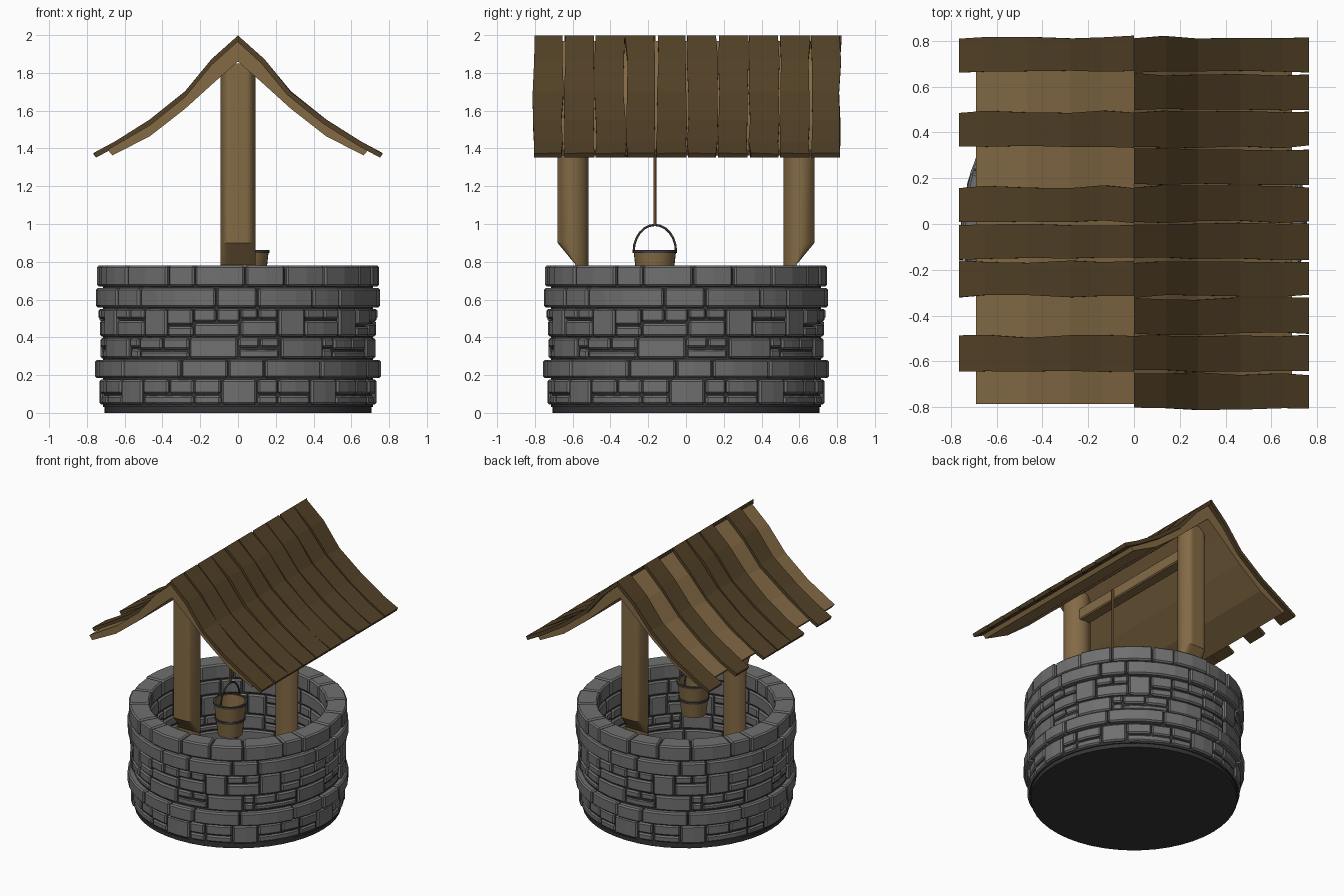
import bpy, bmesh, math, random
from mathutils import Vector

random.seed(4)
if "Cube" in bpy.data.objects:
    bpy.data.objects.remove(bpy.data.objects["Cube"])


def material(name, r, g, b):
    m = bpy.data.materials.new(name)
    m.use_nodes = True
    m.diffuse_color = (r, g, b, 1)
    node = next(n for n in m.node_tree.nodes if n.type == 'BSDF_PRINCIPLED')
    node.inputs["Base Color"].default_value = (r, g, b, 1)
    node.inputs["Roughness"].default_value = 0.9
    return m


STONE = material("grey stone", 0.16, 0.16, 0.16)
MORTAR = material("dark mortar", 0.035, 0.035, 0.035)
WOOD = material("light wood", 0.23, 0.145, 0.06)
PLANK = material("dark plank wood", 0.085, 0.053, 0.02)
METAL = material("dark metal", 0.045, 0.045, 0.05)
ROPE = material("brown rope", 0.16, 0.075, 0.035)


def finish(name, bm, mat, smooth=False):
    bmesh.ops.recalc_face_normals(bm, faces=bm.faces[:])
    mesh = bpy.data.meshes.new(name)
    bm.to_mesh(mesh)
    bm.free()
    mesh.materials.append(mat)
    ob = bpy.data.objects.new(name, mesh)
    bpy.context.collection.objects.link(ob)
    if smooth:
        bpy.ops.object.select_all(action='DESELECT')
        ob.select_set(True)
        bpy.context.view_layer.objects.active = ob
        bpy.ops.object.shade_smooth_by_angle(angle=math.radians(35))
    return ob


def loft(bm, rings, closed=False):
    """Skin a list of equal point loops, capping the ends unless closed."""
    loops = [[bm.verts.new(p) for p in ring] for ring in rings]
    n = len(loops[0])
    pairs = list(zip(loops, loops[1:]))
    if closed:
        pairs.append((loops[-1], loops[0]))
    else:
        bm.faces.new(loops[0])
        bm.faces.new(loops[-1])
    for a, b in pairs:
        for i in range(n):
            j = (i + 1) % n
            bm.faces.new((a[i], a[j], b[j], b[i]))


def lathe(name, profile, mat, centre=(0, 0), steps=48):
    """Spin a closed (radius, height) outline around a vertical axis."""
    rings = []
    for k in range(steps):
        a = math.tau * k / steps
        rings.append([(centre[0] + r * math.cos(a), centre[1] + r * math.sin(a), z)
                      for r, z in profile])
    bm = bmesh.new()
    loft(bm, rings, closed=True)
    return finish(name, bm, mat, True)


def bevel(ob, width, segments=1):
    mod = ob.modifiers.new("soft_edges", 'BEVEL')
    mod.width = width
    mod.segments = segments
    mod.limit_method = 'ANGLE'
    mod.angle_limit = math.radians(30)


# Stone courses: bottom, top, radius, joint angles of a quarter, split stones
INNER = 0.605
COURSES = [
    (0.04, 0.18, 0.735, (-44, -19, -7, 8, 17, 32), (0, 1, 3, 4)),
    (0.18, 0.285, 0.752, (-54, -24, -4, 11), ()),
    (0.285, 0.40, 0.735, (-46, -21, 0, 18, 38), (0, 2, 4)),
    (0.40, 0.555, 0.738, (-43, -31, -19, 1, 17, 29), (1, 2, 3, 5)),
    (0.555, 0.665, 0.752, (-44, -9, 8, 32), ()),
    (0.665, 0.785, 0.742, (-30, -18, 3, 20, 38), ()),
]


def stone(bm, a0, a1, z0, z1, radius):
    gap = 0.004
    a0 = math.radians(a0) + gap / radius
    a1 = math.radians(a1) - gap / radius
    z0, z1 = z0 + gap, z1 - gap
    steps = max(1, math.ceil((a1 - a0) / 0.2))
    rings = []
    for k in range(steps + 1):
        a = a0 + (a1 - a0) * k / steps
        c, s = math.sin(a), -math.cos(a)
        rings.append([(r * c, r * s, z) for r, z in
                      ((INNER, z0), (radius, z0), (radius, z1), (INNER, z1))])
    loft(bm, rings)


for number, (z0, z1, radius, joints, split) in enumerate(COURSES, 1):
    bm = bmesh.new()
    ends = joints[1:] + (joints[0] + 90,)
    for i, (a0, a1) in enumerate(zip(joints, ends)):
        r = radius + random.uniform(-0.006, 0.006)
        mid = z0 + (z1 - z0) * random.choice((0.4, 0.5, 0.6))
        cut = a0 + (a1 - a0) * random.uniform(0.4, 0.6)
        for turn in range(0, 360, 90):
            b0, b1 = a0 + turn, a1 + turn
            if i in split:
                stone(bm, b0, b1, z0, mid, r - 0.008)
                if a1 - a0 > 15:
                    stone(bm, b0, cut + turn, mid, z1, r)
                    stone(bm, cut + turn, b1, mid, z1, r - 0.006)
                else:
                    stone(bm, b0, b1, mid, z1, r)
            else:
                stone(bm, b0, b1, z0, z1, r)
    bevel(finish(f"stone_course_{number}", bm, STONE), 0.01)

# Mortar core between the stones, and the closed base
lathe("mortar_core", [(0.617, 0.03), (0.715, 0.03), (0.715, 0.765), (0.617, 0.765)], MORTAR)
bm = bmesh.new()
loft(bm, [[(0.707 * math.cos(math.tau * k / 48), 0.707 * math.sin(math.tau * k / 48), z)
           for k in range(48)] for z in (0, 0.045)])
finish("base_disc", bm, MORTAR, True)

# Posts: round logs flattened outside and notched to sit inside the wall
for side, label in ((-1, "front"), (1, "back")):
    rings = []
    for z, limit in ((0.04, -0.023), (0.785, -0.023), (0.9, 0.072), (1.85, 0.072)):
        ring = []
        for k in range(32):
            a = math.tau * k / 32
            out = min(0.093 * math.sin(a), limit)
            ring.append((0.093 * math.cos(a), side * (0.608 + out), z))
        rings.append(ring)
    bm = bmesh.new()
    loft(bm, rings)
    finish(label + "_post", bm, WOOD, True)

# Crossbeam that carries the rope
bm = bmesh.new()
loft(bm, [[(-0.045, y, 1.63), (0.045, y, 1.63), (0.045, y, 1.72), (-0.045, y, 1.72)]
          for y in (-0.6, 0.6)])
bevel(finish("crossbeam", bm, WOOD), 0.008)

# Roof deck: swept gable outline
TOP = [(0, 1.998), (0.14, 1.873), (0.28, 1.703), (0.466, 1.554), (0.65, 1.438), (0.765, 1.376)]
UNDER = [(0, 1.86), (0.12, 1.755), (0.28, 1.61), (0.466, 1.465), (0.665, 1.363)]
deck_top = [(x, z - 0.03) for x, z in TOP[:-2]] + [(0.69, 1.393)]
half = deck_top + UNDER[:0:-1]
outline = half + [UNDER[0]] + [(-x, z) for x, z in reversed(half[1:])]
bm = bmesh.new()
loft(bm, [[(x, y, z) for x, z in outline] for y in (-0.787, 0.787)])
finish("roof_deck", bm, WOOD)

# Roof planks: wavy boards, some missing on one slope
PITCH = 0.1633


def plank(name, side, y):
    rings = []
    for i, (x, z) in enumerate(TOP):
        before, after = Vector(TOP[max(i - 1, 0)]), Vector(TOP[min(i + 1, len(TOP) - 1)])
        d = (after - before).normalized()
        low_x = max(0, x + d.y * 0.028) if i else 0
        low_z = z - d.x * 0.028 if i else z - 0.036
        y0 = y - 0.077 + random.uniform(-0.006, 0.008)
        y1 = y + 0.077 + random.uniform(-0.008, 0.006)
        tilt = random.uniform(-0.006, 0.006) if i else 0
        rings.append([(side * x, y0, z + min(tilt, 0)), (side * x, y1, z - max(tilt, 0)),
                      (side * low_x, y1, low_z), (side * low_x, y0, low_z)])
    bm = bmesh.new()
    loft(bm, rings)
    finish(name, bm, PLANK)


for i in range(10):
    y = 0.74 - i * PITCH
    plank(f"left_plank_{i + 1}", 1, y)
    if i not in (1, 3, 7, 9):
        plank(f"right_plank_{i + 1}", -1, y)

# Bucket with two hoops
SPOT = (0.05, -0.165)
lathe("bucket", [(0, 0.615), (0.085, 0.615), (0.113, 0.86), (0.1, 0.86), (0.075, 0.635), (0, 0.635)],
      WOOD, SPOT, 32)
for label, r, z in (("top", 0.111, 0.855), ("middle", 0.099, 0.735)):
    lathe(label + "_hoop", [(r - 0.004, z - 0.008), (r + 0.007, z - 0.008),
                            (r + 0.007, z + 0.008), (r - 0.004, z + 0.008)], METAL, SPOT, 32)


def rod(name, points, radius, mat):
    curve = bpy.data.curves.new(name, 'CURVE')
    curve.dimensions = '3D'
    curve.bevel_depth = radius
    curve.bevel_resolution = 2
    curve.use_fill_caps = True
    spline = curve.splines.new('POLY')
    spline.points.add(len(points) - 1)
    for p, co in zip(spline.points, points):
        p.co = (*co, 1)
    curve.materials.append(mat)
    bpy.context.collection.objects.link(bpy.data.objects.new(name, curve))


# Handle arc and rope
arc = [math.pi * k / 12 for k in range(13)]
rod("bucket_handle", [(SPOT[0], SPOT[1] + 0.112 * math.cos(a), 0.855 + 0.14 * math.sin(a))
                      for a in arc], 0.006, METAL)
rod("rope", [(*SPOT, 0.99), (*SPOT, 1.7)], 0.008, ROPE)
